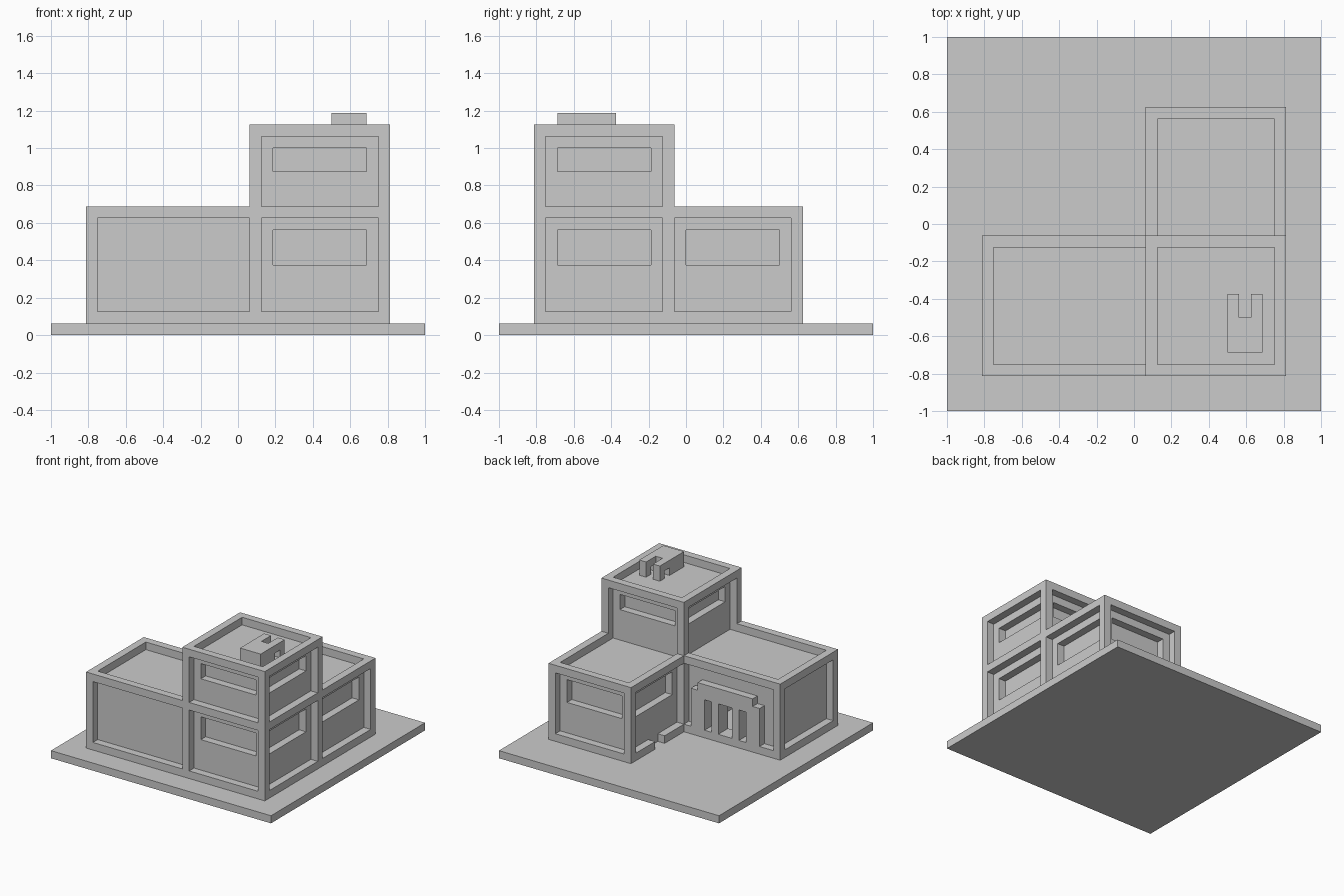
import bpy, bmesh, math

if "Cube" in bpy.data.objects:
    bpy.data.objects.remove(bpy.data.objects["Cube"])

U = 1 / 16  # block size: every part sits on this grid


def cells(box):
    x0, x1, y0, y1, z0, z1 = box
    return {(x, y, z) for x in range(x0, x1) for y in range(y0, y1) for z in range(z0, z1)}


def build(name, solids, cuts=()):
    """Block solid: union of boxes minus cut boxes, merged into flat faces."""
    vox = set().union(*map(cells, solids)).difference(*map(cells, cuts))
    bm = bmesh.new()
    verts = {}
    for c in vox:
        for a in range(3):
            b, d = (a + 1) % 3, (a + 2) % 3
            for s in (0, 1):
                n = list(c)
                n[a] += 2 * s - 1
                if tuple(n) in vox:
                    continue
                ring = []
                for i, j in ((0, 0), (1, 0), (1, 1), (0, 1)):
                    p = list(c)
                    p[a] += s
                    p[b] += i
                    p[d] += j
                    k = tuple(p)
                    if k not in verts:
                        verts[k] = bm.verts.new([v * U for v in k])
                    ring.append(verts[k])
                bm.faces.new(ring if s else ring[::-1])
    bmesh.ops.dissolve_limit(bm, angle_limit=math.radians(1), verts=bm.verts[:], edges=bm.edges[:])
    me = bpy.data.meshes.new(name)
    bm.to_mesh(me)
    bm.free()
    ob = bpy.data.objects.new(name, me)
    bpy.context.collection.objects.link(ob)
    return ob


# Ground slab
build("ground_slab", [(-16, 16, -16, 16, 0, 1)])

# Two-storey tower: recessed panels, recessed windows, sunken roof
tower_cuts = [(2, 12, -12, -2, 17, 18)]
for z0, z1, w0, w1 in ((2, 10, 6, 9), (11, 17, 14, 16)):
    tower_cuts += [(2, 12, -13, -12, z0, z1), (3, 11, -12, -11, w0, w1),
                   (12, 13, -12, -2, z0, z1), (11, 12, -11, -3, w0, w1)]
tower_cuts += [(2, 12, -2, -1, 10, 17), (3, 11, -3, -2, 14, 16),
               (1, 2, -12, -2, 10, 17), (2, 3, -11, -3, 14, 16)]
build("tower", [(1, 13, -13, -1, 1, 18)], tower_cuts)

# Left wing with hollow room and door and window slots to the courtyard
slots = [(-3, -2), (-6, -4), (-8, -7)]
build("left_wing", [(-13, 1, -13, -1, 1, 11)],
      [(-12, 1, -13, -12, 2, 10), (-13, -12, -12, -2, 2, 10), (-12, 1, -2, -1, 2, 10),
       (-12, 1, -12, -2, 10, 11), (-11, 0, -11, -3, 1, 9)]
      + [(a, b, -3, -2, 2, 6) for a, b in slots])

# Stepped entrance surround with slots
build("entrance_surround", [(-9, -1, -2, -1, 2, 8), (-10, 0, -2, -1, 2, 7)],
      [(a, b, -2, -1, 2, 6) for a, b in slots])

# Low table in the room
build("room_table", [(-6, -3, -8, -6, 2, 3), (-5, -4, -8, -6, 1, 2)])

# Back wing
build("back_wing", [(1, 13, -1, 10, 1, 11)],
      [(12, 13, -1, 9, 2, 10), (11, 12, 0, 8, 6, 9),
       (1, 2, -1, 9, 2, 10), (2, 3, 0, 8, 6, 9),
       (2, 12, 9, 10, 2, 10), (3, 11, 8, 9, 6, 9),
       (2, 12, -1, 9, 10, 11), (1, 2, 3, 5, 1, 2)])

# Rooftop unit with two bent ducts
build("rooftop_unit", [(8, 11, -11, -6, 17, 19)],
      [(9, 10, -8, -6, 17, 19), (8, 11, -8, -7, 17, 18)])
